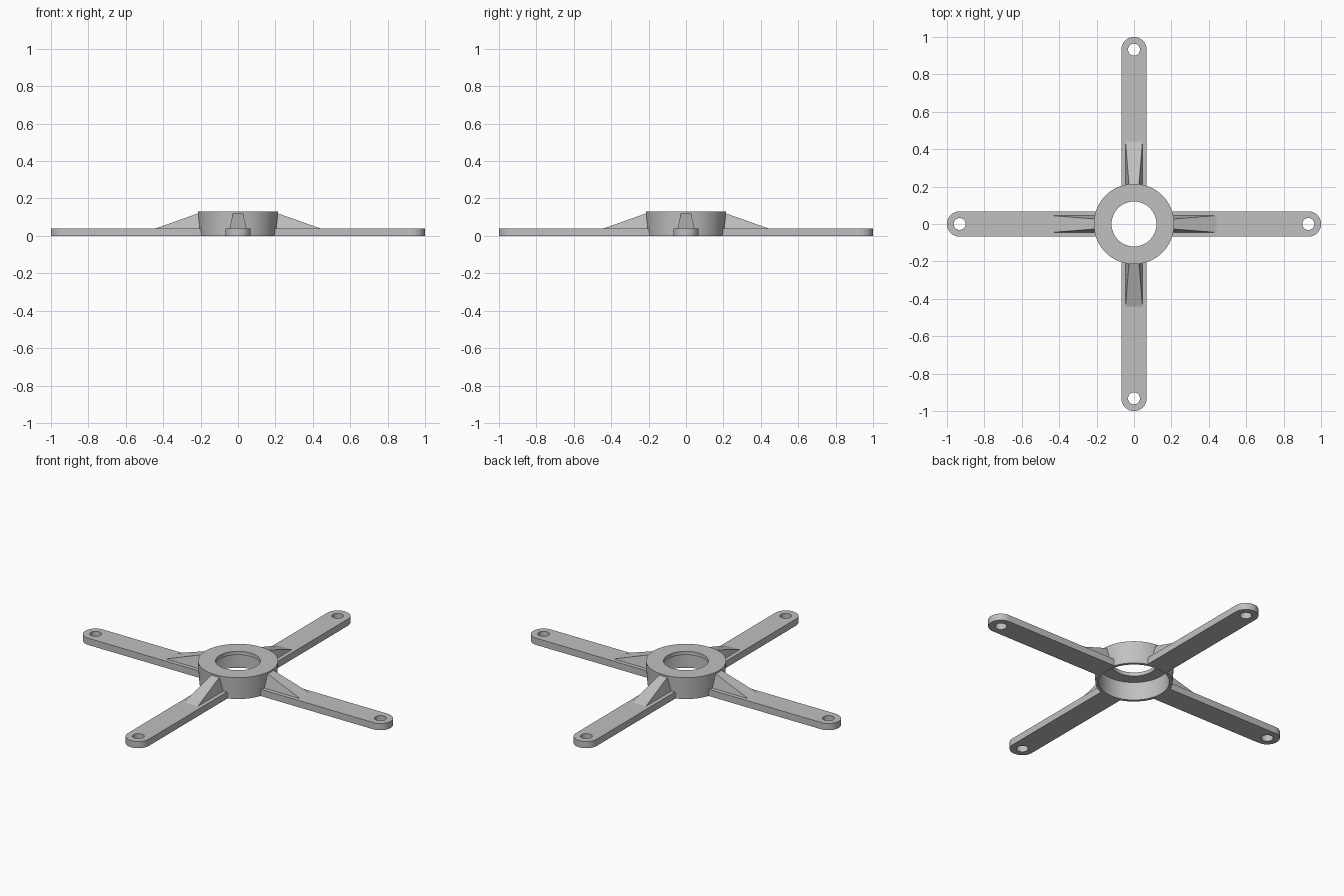
import bpy, bmesh
from math import cos, sin, pi, radians
from mathutils import Matrix

cube = bpy.data.objects.get("Cube")
if cube:
    bpy.data.objects.remove(cube, do_unlink=True)

# One plain grey for the whole bracket
grey = bpy.data.materials.new("light_grey")
grey.use_nodes = True
colour = (0.53, 0.53, 0.53, 1)
grey.diffuse_color = colour
grey.node_tree.nodes["Principled BSDF"].inputs["Base Color"].default_value = colour


def make_object(name, bm, turn=0):
    bmesh.ops.recalc_face_normals(bm, faces=bm.faces)
    mesh = bpy.data.meshes.new(name)
    bm.to_mesh(mesh)
    bm.free()
    mesh.transform(Matrix.Rotation(turn, 4, "Z"))
    mesh.materials.append(grey)
    obj = bpy.data.objects.new(name, mesh)
    bpy.context.collection.objects.link(obj)
    bpy.ops.object.select_all(action="DESELECT")
    obj.select_set(True)
    bpy.context.view_layer.objects.active = obj
    bpy.ops.object.shade_smooth_by_angle(angle=radians(30))
    return obj


def arc(cx, radius, start, sweep, steps):
    return [(cx + radius * cos(start + sweep * i / steps),
             radius * sin(start + sweep * i / steps)) for i in range(steps + 1)]


def add_loop(bm, points):
    verts = [bm.verts.new((x, y, 0)) for x, y in points]
    return [bm.edges.new((a, b)) for a, b in zip(verts, verts[1:] + verts[:1])]


# Hub: flared ring with a thin inward lip at the top
def build_hub(segments=96):
    profile = [(0.207, 0), (0.215, 0.13), (0.12, 0.13),
               (0.12, 0.108), (0.19, 0.108), (0.19, 0)]
    bm = bmesh.new()
    rings = [[bm.verts.new((r * cos(2 * pi * i / segments),
                            r * sin(2 * pi * i / segments), z))
              for i in range(segments)] for r, z in profile]
    for a, b in zip(rings, rings[1:] + rings[:1]):
        for i in range(segments):
            j = (i + 1) % segments
            bm.faces.new((a[i], a[j], b[j], b[i]))
    make_object("hub_ring", bm)


# Arm: flat bar with a round end and a screw hole
def build_arm(name, turn):
    half, centre, height = 0.068, 0.932, 0.04
    bm = bmesh.new()
    outline = [(0.192, -half)] + arc(centre, half, -pi / 2, pi, 24) + [(0.192, half)]
    edges = add_loop(bm, outline)
    edges += add_loop(bm, arc(centre, 0.032, 0, 2 * pi, 32)[:-1])
    bmesh.ops.triangle_fill(bm, use_beauty=True, edges=edges)
    extruded = bmesh.ops.extrude_face_region(bm, geom=bm.faces[:], use_keep_orig=True)
    top = [g for g in extruded["geom"] if isinstance(g, bmesh.types.BMVert)]
    bmesh.ops.translate(bm, verts=top, vec=(0, 0, height))
    make_object(name, bm, turn)


# Rib: drafted wedge sloping from the hub down to the arm
def build_rib(name, turn):
    bm = bmesh.new()
    for x, y, z in [(0.2, 0.026, 0.125), (0.2, 0.046, 0.035),
                    (0.44, 0.045, 0.04), (0.44, 0.046, 0.035)]:
        for side in (-1, 1):
            bm.verts.new((x, side * y, z))
    bmesh.ops.convex_hull(bm, input=bm.verts)
    make_object(name, bm, turn)


build_hub()
for index, place in enumerate(("left", "back", "right", "front")):
    build_arm(place + "_arm", index * pi / 2)
    build_rib(place + "_rib", index * pi / 2)
